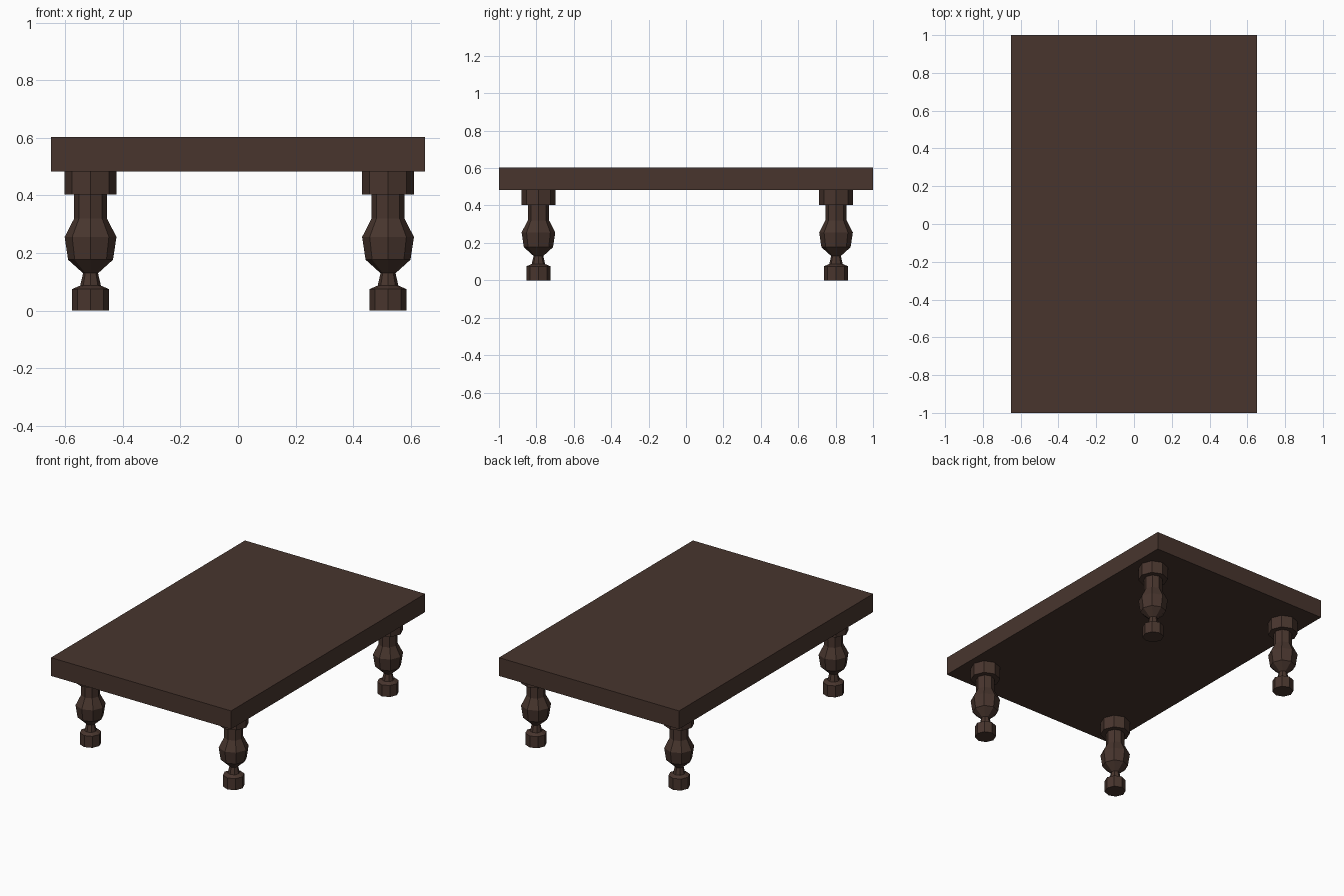
import bpy, bmesh, math

if "Cube" in bpy.data.objects:
    bpy.data.objects.remove(bpy.data.objects["Cube"])

wood = bpy.data.materials.new("dark brown wood")
wood.diffuse_color = (0.065, 0.036, 0.027, 1)
wood.use_nodes = True
wood.node_tree.nodes["Principled BSDF"].inputs["Base Color"].default_value = wood.diffuse_color


def make_object(name, bm):
    bmesh.ops.recalc_face_normals(bm, faces=bm.faces)
    mesh = bpy.data.meshes.new(name)
    bm.to_mesh(mesh)
    bm.free()
    mesh.materials.append(wood)
    obj = bpy.data.objects.new(name, mesh)
    bpy.context.collection.objects.link(obj)
    return obj


def turned_leg(name, x, y, profile, sides=8):
    """Stack of octagonal rings joined by quads, capped at both ends."""
    bm = bmesh.new()
    rings = []
    for r, z in profile:
        rings.append([bm.verts.new((r * math.cos(i * math.tau / sides),
                                    r * math.sin(i * math.tau / sides), z))
                      for i in range(sides)])
    for a, b in zip(rings, rings[1:]):
        for i in range(sides):
            j = (i + 1) % sides
            bm.faces.new((a[i], a[j], b[j], b[i]))
    bm.faces.new(rings[0][::-1])
    bm.faces.new(rings[-1])
    make_object(name, bm).location = (x, y, 0)


# Table top slab
bm = bmesh.new()
bmesh.ops.create_cube(bm, size=1)
bmesh.ops.scale(bm, verts=bm.verts, vec=(1.3, 2.0, 0.119))
make_object("table_top", bm).location = (0, 0, 0.5435)

# Turned legs: foot, neck, bulb, column, top block
profile = [(0.064, 0), (0.064, 0.075), (0.036, 0.087), (0.026, 0.13),
           (0.078, 0.177), (0.09, 0.256), (0.057, 0.32), (0.057, 0.403),
           (0.09, 0.403), (0.09, 0.486)]
for side, x in (("left", -0.512), ("right", 0.521)):
    for end, y in (("front", -0.789), ("back", 0.802)):
        turned_leg(f"{end}_{side}_leg", x, y, profile)
